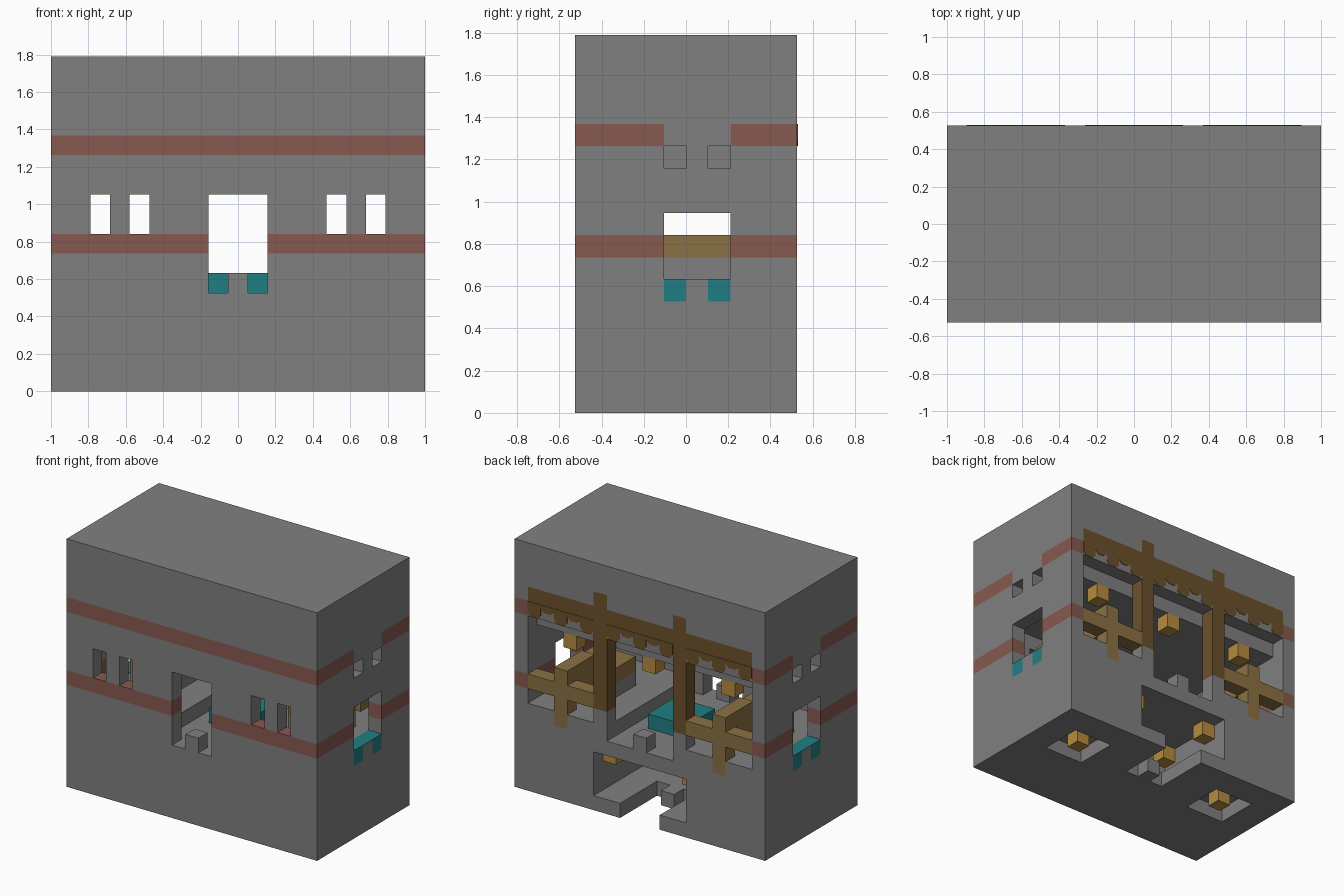
import bpy
import bmesh
from mathutils import Vector

old = bpy.data.objects.get("Cube")
if old:
    bpy.data.objects.remove(old, do_unlink=True)

# The building sits on a grid of W x D x H cubes
W, D, H = 19, 10, 17
U = 2 / W


def material(name, r, g, b):
    m = bpy.data.materials.new(name)
    m.diffuse_color = (r, g, b, 1)
    m.use_nodes = True
    m.node_tree.nodes["Principled BSDF"].inputs["Base Color"].default_value = (r, g, b, 1)
    return m


GREY = material("stone grey", 0.216, 0.216, 0.216)
RED = material("brick red", 0.242, 0.1, 0.08)
TEAL = material("teal cloth", 0.0144, 0.209, 0.227)
BROWN = material("dark timber", 0.15, 0.083, 0.024)
TAN = material("light timber", 0.258, 0.165, 0.058)
AMBER = material("amber lantern", 0.47, 0.26, 0.05)


def block(i, j, k):
    """Cells in inclusive ranges; a single number is a range of one."""
    spans = [(a, a) if isinstance(a, int) else a for a in (i, j, k)]
    (a, b), (c, d), (e, f) = spans
    return {(x, y, z) for x in range(a, b + 1)
            for y in range(c, d + 1) for z in range(e, f + 1)}


def mirrored(cells):
    return cells | {(W - 1 - x, y, z) for x, y, z in cells}


def place(p):
    return Vector(((p[0] - W / 2) * U, (p[1] - D / 2) * U, p[2] * U))


def finish(name, bm, mats):
    mesh = bpy.data.meshes.new(name)
    bm.to_mesh(mesh)
    bm.free()
    for m in mats:
        mesh.materials.append(m)
    ob = bpy.data.objects.new(name, mesh)
    bpy.context.collection.objects.link(ob)
    return ob


def build(name, cells, mats, rule=None):
    """Skin a set of cells with faces wherever a cell meets open air."""
    bm = bmesh.new()
    for cell in sorted(cells):
        for axis in range(3):
            for side in (0, 1):
                step = [0, 0, 0]
                step[axis] = 2 * side - 1
                if tuple(c + s for c, s in zip(cell, step)) in cells:
                    continue
                ring = []
                for p, q in ((0, 0), (1, 0), (1, 1), (0, 1)):
                    corner = list(cell)
                    corner[axis] += side
                    corner[(axis + 1) % 3] += p
                    corner[(axis + 2) % 3] += q
                    ring.append(bm.verts.new(place(corner)))
                face = bm.faces.new(ring if side else ring[::-1])
                face.material_index = rule(cell, axis) if rule else 0
    bmesh.ops.remove_doubles(bm, verts=bm.verts, dist=U / 100)
    return finish(name, bm, mats)


# Timber frame, railings, cloth and lanterns as sets of cells
pillars = mirrored(block(6, 9, (7, 14)))
beam = block((1, 17), 9, 13) - pillars
railings = mirrored(block((1, 5), 9, 7) | block(3, 9, (5, 8))
                    | block(3, (7, 8), (7, 8)))
tables = mirrored(block((2, 4), (4, 6), 7))
table_bases = mirrored(block((2, 4), (4, 6), 6))
window_cloths = mirrored(block(0, 4, 5) | block(0, 6, 5))
centre_cloth = block((8, 10), (4, 6), 5)
hall_lanterns = mirrored(block(3, 8, 10)) | block(9, 8, 10)
cellar_lanterns = mirrored(block(6, 4, 3) | block(6, 8, 3))
floor_lanterns = mirrored(block(3, 6, 0))

# Stone shell: hall, sunken centre and openings carved out
shell = block((0, W - 1), (0, D - 1), (0, H - 1))
shell -= block((1, 17), (1, 9), (6, 10)) | block((1, 17), 9, 11)
shell -= block((7, 11), (1, 9), 5)
shell -= block((8, 10), 0, (6, 9)) | block(8, 0, 5) | block(10, 0, 5)
shell -= mirrored(block(2, 0, (8, 9)) | block(4, 0, (8, 9)))
shell -= mirrored(block(0, (4, 6), (6, 8)))
shell -= mirrored(block(0, 4, 11) | block(0, 6, 11))
shell |= block(9, 9, 5) | mirrored(block(6, 9, 6)) | table_bases

# Cellar, its doorway through the floor, and two pits underneath
shell -= block((6, 12), (4, 9), (1, 3))
shell -= block((8, 10), (7, 9), 0) | block(8, 6, 0) | block(10, 6, 0)
shell -= mirrored(block((2, 4), (5, 7), 0))
shell -= pillars | beam | railings | window_cloths


def wall_colour(cell, axis):
    x, y, z = cell
    on_side = x in (0, W - 1)
    if z == 7 and (on_side or y == 0):
        return 1
    if z == 12 and (y == 0 or on_side and not 4 <= y <= 6):
        return 1 if axis != 1 or y in (0, D - 1) else 0
    return 0


def banded(cell, axis):
    x, y, z = cell
    # the back wall shows a band only at its two corners
    return wall_colour(cell, axis)


build("stone_shell", shell, [GREY, RED], banded)
build("timber_pillars", pillars, [BROWN])
build("timber_beam", beam, [BROWN])
build("balcony_railings", railings, [TAN])
build("tables", tables, [TAN])
build("window_cloths", window_cloths, [TEAL])
build("centre_cloth", centre_cloth, [TEAL])
build("hall_lanterns", hall_lanterns, [AMBER])
build("cellar_lanterns", cellar_lanterns, [AMBER])
build("floor_lanterns", floor_lanterns, [AMBER])


def plate(name, points, out, mat):
    """Thin plate from a ring of grid points, pushed out along a direction."""
    bm = bmesh.new()
    face = bm.faces.new([bm.verts.new(place(p)) for p in points])
    extruded = bmesh.ops.extrude_face_region(bm, geom=[face])["geom"]
    verts = [v for v in extruded if isinstance(v, bmesh.types.BMVert)]
    bmesh.ops.translate(bm, verts=verts, vec=Vector(out))
    bmesh.ops.recalc_face_normals(bm, faces=bm.faces)
    return finish(name, bm, [mat])


# Scalloped fringe under the beam, longer tabs alternating with short ones
for x in range(1, 18):
    if x in (6, 12):
        continue
    low = 12 if x % 2 else 12.5
    c = 0.25
    ring = [(x, D, 13), (x, D, low + c), (x + c, D, low),
            (x + 1 - c, D, low), (x + 1, D, low + c), (x + 1, D, 13)]
    plate("fringe_tab", ring, (0, 0.003, 0), BROWN)

# Cloth laid over the sill of each side window
for x in (0, W - 1):
    ring = [(x, 4, 6), (x + 1, 4, 6), (x + 1, 7, 6), (x, 7, 6)]
    plate("sill_cloth", ring, (0, 0, 0.003), TEAL)
